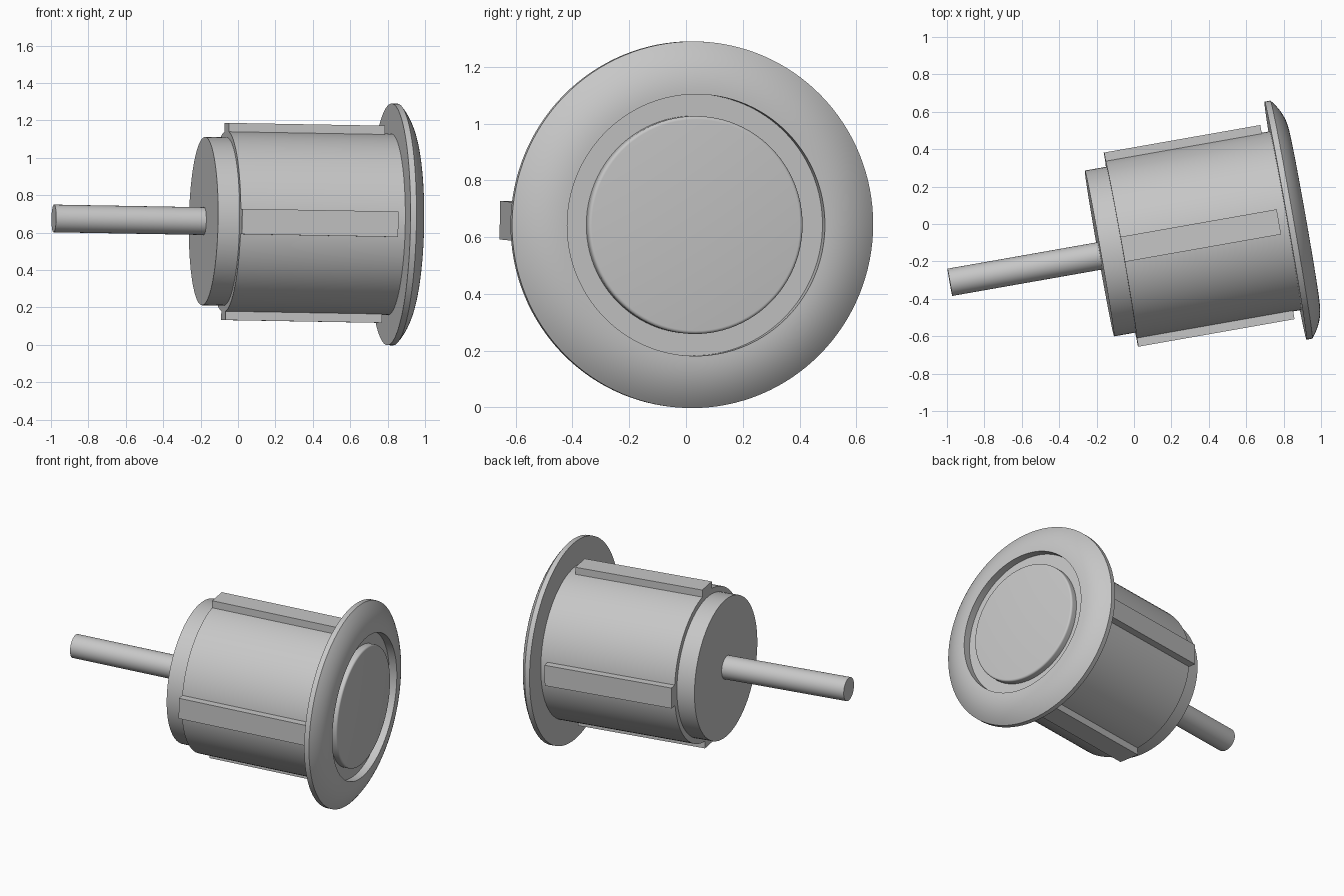
import bpy, bmesh, math
from mathutils import Matrix, Vector

cube = bpy.data.objects.get("Cube")
if cube:
    bpy.data.objects.remove(cube, do_unlink=True)

# Single grey finish
GREY = (0.57, 0.57, 0.57, 1)
grey = bpy.data.materials.new("plain_grey")
grey.use_nodes = True
grey.diffuse_color = GREY
grey.node_tree.nodes["Principled BSDF"].inputs["Base Color"].default_value = GREY

# Local x is the axis of the part; origin is the centre of the rear cap face
PLACE = (Matrix.Translation((-0.1845, -0.1575, 0.6615))
         @ Matrix.Rotation(math.radians(10), 4, "Z")
         @ Matrix.Rotation(math.radians(1), 4, "Y"))


def finish(name, bm, smooth=True):
    bmesh.ops.recalc_face_normals(bm, faces=bm.faces)
    mesh = bpy.data.meshes.new(name)
    bm.to_mesh(mesh)
    bm.free()
    mesh.materials.append(grey)
    obj = bpy.data.objects.new(name, mesh)
    bpy.context.collection.objects.link(obj)
    obj.matrix_world = PLACE
    if smooth:
        bpy.ops.object.select_all(action="DESELECT")
        obj.select_set(True)
        bpy.context.view_layer.objects.active = obj
        bpy.ops.object.shade_smooth_by_angle(angle=math.radians(30))
    return obj


def lathe(name, profile, offset_y=0.0, steps=96):
    """Spin (distance along axis, radius) points about the local x axis."""
    bm = bmesh.new()
    verts = [bm.verts.new((t, 0, r)) for t, r in profile]
    edges = [bm.edges.new(pair) for pair in zip(verts, verts[1:])]
    bmesh.ops.spin(bm, geom=verts + edges, cent=(0, 0, 0), axis=(1, 0, 0),
                   angle=math.tau, steps=steps, use_duplicate=False)
    bmesh.ops.remove_doubles(bm, verts=bm.verts, dist=1e-4)
    bmesh.ops.translate(bm, verts=bm.verts, vec=Vector((0, offset_y, 0)))
    return finish(name, bm)


# Drive shaft, rear cap and main barrel
lathe("shaft", [(-0.815, 0), (-0.815, 0.074), (0.02, 0.074), (0.02, 0)], -0.013, 48)
lathe("rear_cap", [(0, 0), (0, 0.45), (0.13, 0.45), (0.13, 0)])
lathe("barrel", [(0.117, 0), (0.117, 0.485), (1.02, 0.485), (1.02, 0)])

# Flange whose face curves up from the rim to the lip of a shallow recess
RIM, LIP, PEAK = 0.646, 0.461, 1.112
dome = []
for i in range(17):
    u = 1 - i / 16
    dome.append((PEAK - 0.07 * u ** 2.2, LIP + (RIM - LIP) * u))
lathe("flange", [(1.01, 0), (1.01, RIM)] + dome + [(1.062, LIP), (1.062, 0)], steps=128)

# Front button with a rounded edge
ROUND, FACE, RADIUS = 0.012, 1.107, 0.384
edge = [(FACE - ROUND + ROUND * math.sin(a), RADIUS - ROUND + ROUND * math.cos(a))
        for a in (math.pi / 2 * i / 5 for i in range(6))]
lathe("front_button", [(1.055, 0), (1.055, RADIUS)] + edge + [(FACE, 0)])

# Four ribs around the barrel
START, END, INNER, OUTER, WIDTH = 0.117, 0.965, 0.45, 0.527, 0.136
for i, side in enumerate(("top", "front", "bottom", "back")):
    bm = bmesh.new()
    bmesh.ops.create_cube(bm, size=1)
    bmesh.ops.scale(bm, verts=bm.verts, vec=(END - START, WIDTH, OUTER - INNER))
    bmesh.ops.translate(bm, verts=bm.verts,
                        vec=((START + END) / 2, 0, (INNER + OUTER) / 2))
    bmesh.ops.rotate(bm, verts=bm.verts, cent=(0, 0, 0),
                     matrix=Matrix.Rotation(math.pi / 2 * i, 3, "X"))
    finish(side + "_rib", bm, smooth=False)
